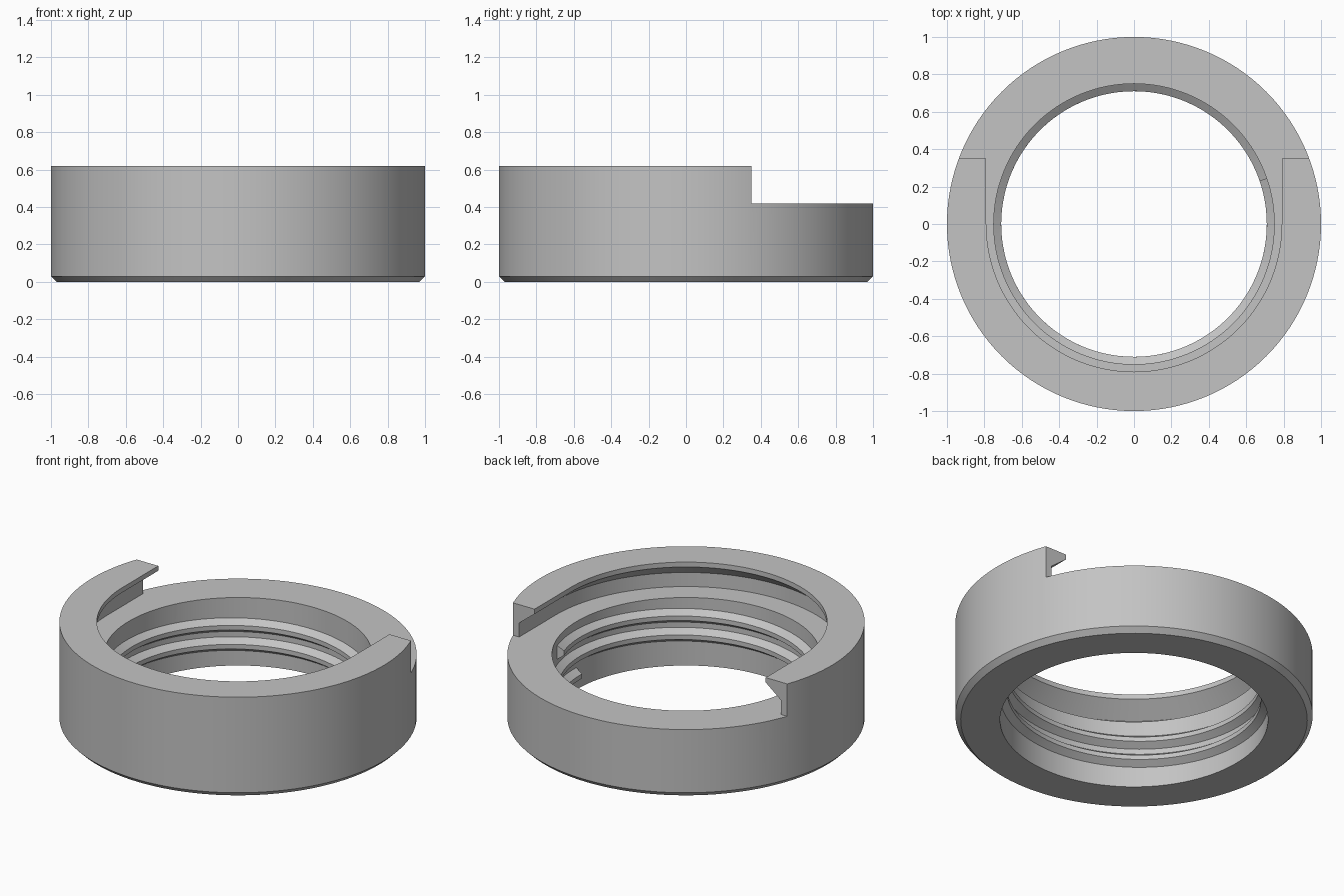
import bpy, bmesh, math
from math import cos, sin, pi, radians

if "Cube" in bpy.data.objects:
    bpy.data.objects.remove(bpy.data.objects["Cube"])

SEG = 128
TOP, FLOOR, BORE = 0.62, 0.42, 0.75

grey = bpy.data.materials.new("plain_grey")
grey.use_nodes = True
colour = (0.55, 0.55, 0.55, 1)
grey.diffuse_color = colour
grey.node_tree.nodes["Principled BSDF"].inputs["Base Color"].default_value = colour


def loft(name, loops, wrap=False):
    """Skin closed loops in order; wrap joins last to first, otherwise cap both ends."""
    bm = bmesh.new()
    rings = [[bm.verts.new(p) for p in loop] for loop in loops]
    pairs = list(zip(rings, rings[1:])) + ([(rings[-1], rings[0])] if wrap else [])
    for a, b in pairs:
        n = len(a)
        for i in range(n):
            j = (i + 1) % n
            bm.faces.new((a[i], a[j], b[j], b[i]))
    if not wrap:
        bm.faces.new(rings[0])
        bm.faces.new(rings[-1])
    bmesh.ops.recalc_face_normals(bm, faces=bm.faces)
    mesh = bpy.data.meshes.new(name)
    bm.to_mesh(mesh)
    bm.free()
    mesh.materials.append(grey)
    obj = bpy.data.objects.new(name, mesh)
    bpy.context.collection.objects.link(obj)
    return obj


def activate(obj):
    bpy.ops.object.select_all(action='DESELECT')
    obj.select_set(True)
    bpy.context.view_layer.objects.active = obj


def cut(target, cutter):
    cutter.hide_render = True
    mod = target.modifiers.new("cut", 'BOOLEAN')
    mod.operation, mod.solver, mod.object = 'DIFFERENCE', 'EXACT', cutter
    activate(target)
    bpy.ops.object.modifier_apply(modifier=mod.name)
    bpy.data.objects.remove(cutter)


# Ring body: chamfered profile turned around the z axis
profile = [(BORE, 0), (0.97, 0), (1, 0.03), (1, TOP), (BORE, TOP)]
ring = loft("ring_body", [[(r * cos(2 * pi * i / SEG), r * sin(2 * pi * i / SEG), z)
                           for r, z in profile] for i in range(SEG)], wrap=True)


# Dovetail slot: half-round at the front, open at the back
def slot_outline(r, z):
    arc = [(r * cos(pi + pi * i / 64), r * sin(pi + pi * i / 64), z) for i in range(65)]
    return arc + [(r, 1.3, z), (-r, 1.3, z)]


slot = loft("slot_cutter", [slot_outline(r, z) for r, z in
                            [(0.895, FLOOR), (0.895, 0.507), (0.79, 0.59), (0.79, 0.8)]])
cut(ring, slot)

# Back step: everything behind the lip ends drops to the slot floor
step = loft("step_cutter", [[(-1.3, 0.35, z), (1.3, 0.35, z), (1.3, 1.3, z), (-1.3, 1.3, z)]
                            for z in (FLOOR, 0.8)])
cut(ring, step)

# Internal screw thread: trapezoid ridge swept along a helix
PITCH, START, END, STEPS = 0.117, 0, 739, 260
ridge = [(BORE + 0.004, -0.045), (0.71, -0.014), (0.71, 0.014), (BORE + 0.004, 0.045)]
sections = []
for i in range(STEPS + 1):
    deg = START + (END - START) * i / STEPS
    a, height = radians(deg), 0.094 + PITCH * deg / 360
    sections.append([(r * cos(a), r * sin(a), height + dz) for r, dz in ridge])
thread = loft("inner_thread", sections)

for obj in (ring, thread):
    activate(obj)
    bpy.ops.object.shade_smooth_by_angle(angle=radians(25))
